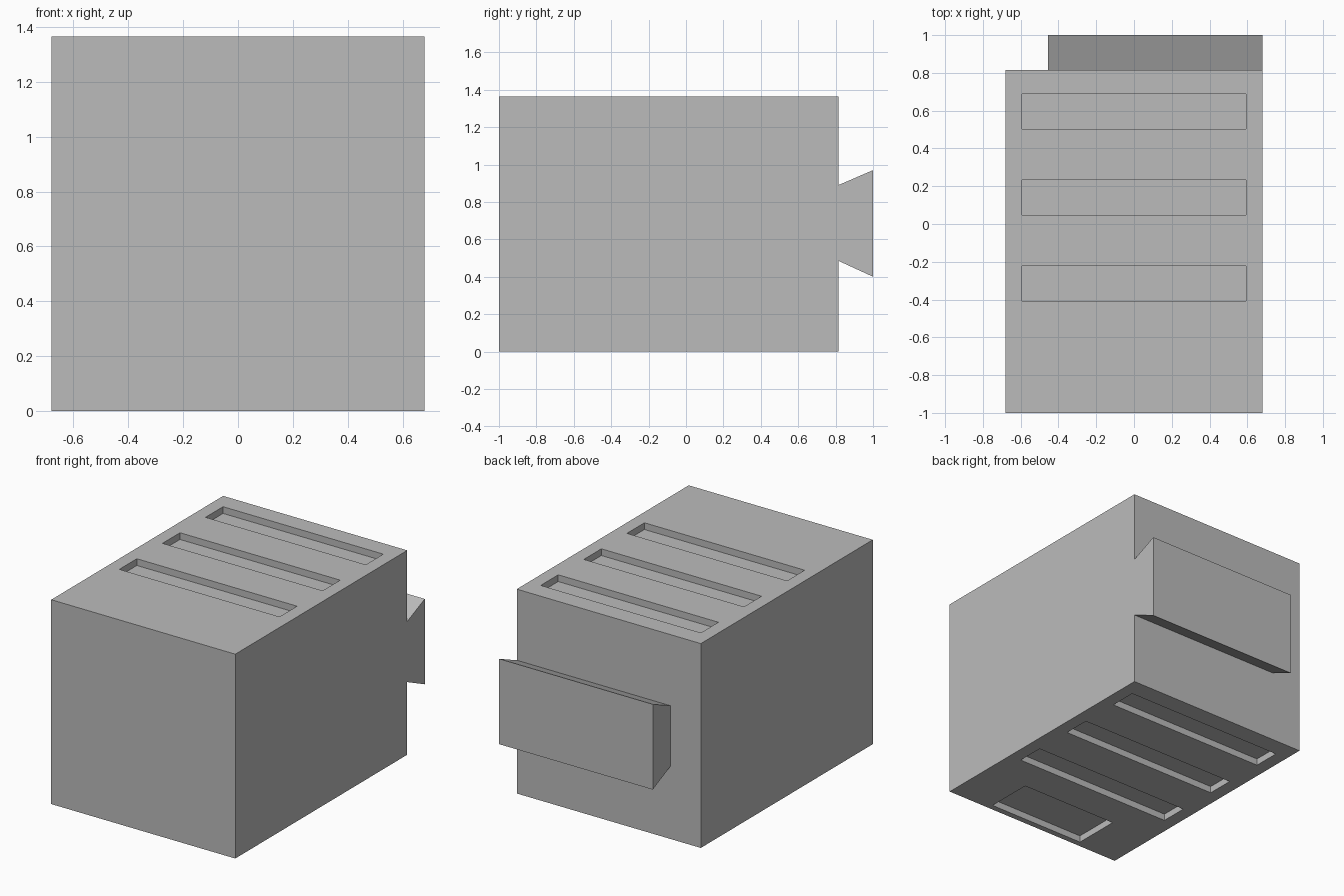
import bpy
import bmesh
from mathutils import Matrix, Vector

default = bpy.data.objects.get("Cube")
if default:
    bpy.data.objects.remove(default, do_unlink=True)

grey = bpy.data.materials.new("plain_grey")
grey.use_nodes = True
colour = (0.5, 0.5, 0.5, 1)
grey.diffuse_color = colour
grey.node_tree.nodes["Principled BSDF"].inputs["Base Color"].default_value = colour


def add_box(bm, low, high):
    low, high = Vector(low), Vector(high)
    place = Matrix.Translation((low + high) / 2) @ Matrix.Diagonal((high - low).to_4d())
    bmesh.ops.create_cube(bm, size=1, matrix=place)


def finish(name, bm):
    bmesh.ops.recalc_face_normals(bm, faces=bm.faces)
    mesh = bpy.data.meshes.new(name)
    bm.to_mesh(mesh)
    bm.free()
    mesh.materials.append(grey)
    obj = bpy.data.objects.new(name, mesh)
    bpy.context.collection.objects.link(obj)
    return obj


HALF, BACK, TOP, DEPTH = 0.68, 0.815, 1.365, 0.045

# Main block
bm = bmesh.new()
add_box(bm, (-HALF, -1, 0), (HALF, BACK, TOP))
body = finish("block_body", bm)

# Matching slots in top and bottom, plus a short pocket below the front
bm = bmesh.new()
for y in (-0.407, 0.048, 0.503):
    for floor, end in ((TOP - DEPTH, TOP + 0.1), (-0.1, DEPTH)):
        add_box(bm, (-0.592, y, floor), (0.592, y + 0.185, end))
add_box(bm, (-0.36, -0.96, -0.1), (0.36, -0.64, DEPTH))
cutter = finish("slot_cutter", bm)
cutter.hide_render = True

cut = body.modifiers.new("slots", "BOOLEAN")
cut.operation = "DIFFERENCE"
cut.solver = "EXACT"
cut.object = cutter
bpy.context.view_layer.objects.active = body
bpy.ops.object.modifier_apply(modifier=cut.name)
bpy.data.objects.remove(cutter, do_unlink=True)

# Dovetail rail on the back, flush with the left side
bm = bmesh.new()
profile = ((BACK, 0.485), (1, 0.4), (1, 0.97), (BACK, 0.89))
face = bm.faces.new([bm.verts.new((-0.455, y, z)) for y, z in profile])
ext = bmesh.ops.extrude_face_region(bm, geom=[face])
moved = [v for v in ext["geom"] if isinstance(v, bmesh.types.BMVert)]
bmesh.ops.translate(bm, verts=moved, vec=(HALF + 0.455, 0, 0))
finish("dovetail_rail", bm)
